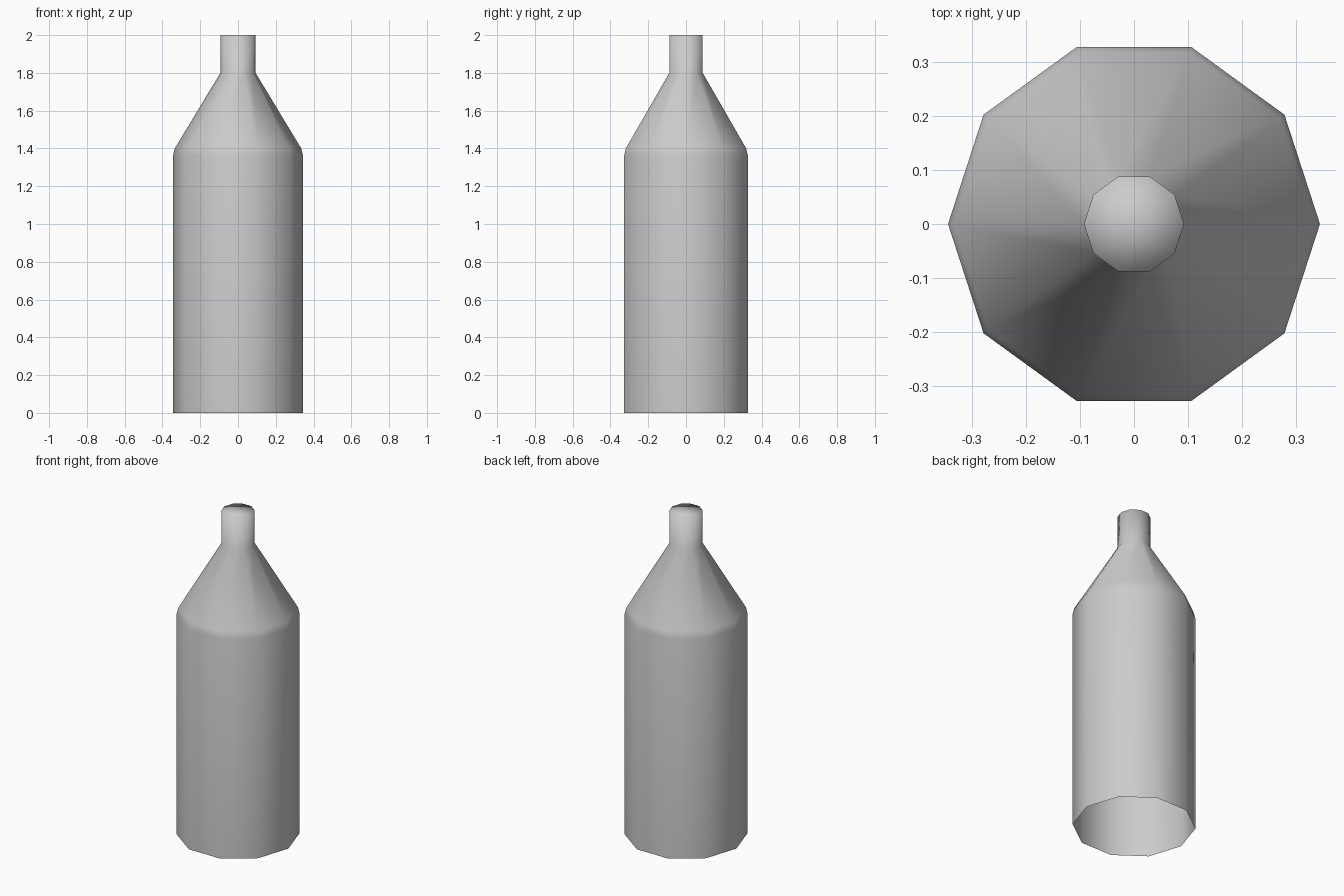
import bpy
import bmesh
from math import tau
from mathutils import Matrix, Vector

cube = bpy.data.objects.get("Cube")
if cube:
    bpy.data.objects.remove(cube, do_unlink=True)

SIDES = 10

# Plain grey material
grey = bpy.data.materials.new("light grey")
grey.use_nodes = True
colour = (0.6, 0.6, 0.6, 1)
grey.diffuse_color = colour
grey.node_tree.nodes["Principled BSDF"].inputs["Base Color"].default_value = colour

# Bottle outline as (radius, height), from the open base to the closed top
profile = [(0.345, 0), (0.345, 1.36), (0.335, 1.4), (0.093, 1.8), (0.093, 2), (0, 2)]

# Revolve the outline into a ten-sided shell
bm = bmesh.new()
points = [bm.verts.new((r, 0, z)) for r, z in profile]
edges = [bm.edges.new(pair) for pair in zip(points, points[1:])]
bmesh.ops.spin(bm, geom=points + edges, cent=(0, 0, 0), axis=(0, 0, 1),
               angle=tau, steps=SIDES, use_merge=False)
bmesh.ops.remove_doubles(bm, verts=bm.verts, dist=0.0005)
bmesh.ops.recalc_face_normals(bm, faces=bm.faces)

# Make sure the shell faces outward, then shade it smooth
cap = max(bm.faces, key=lambda f: f.calc_center_median().z)
if cap.normal.z < 0:
    bmesh.ops.reverse_faces(bm, faces=bm.faces)
for face in bm.faces:
    face.smooth = True

mesh = bpy.data.meshes.new("bottle")
bm.to_mesh(mesh)
bm.free()
mesh.materials.append(grey)
bottle = bpy.data.objects.new("bottle", mesh)
bpy.context.collection.objects.link(bottle)
